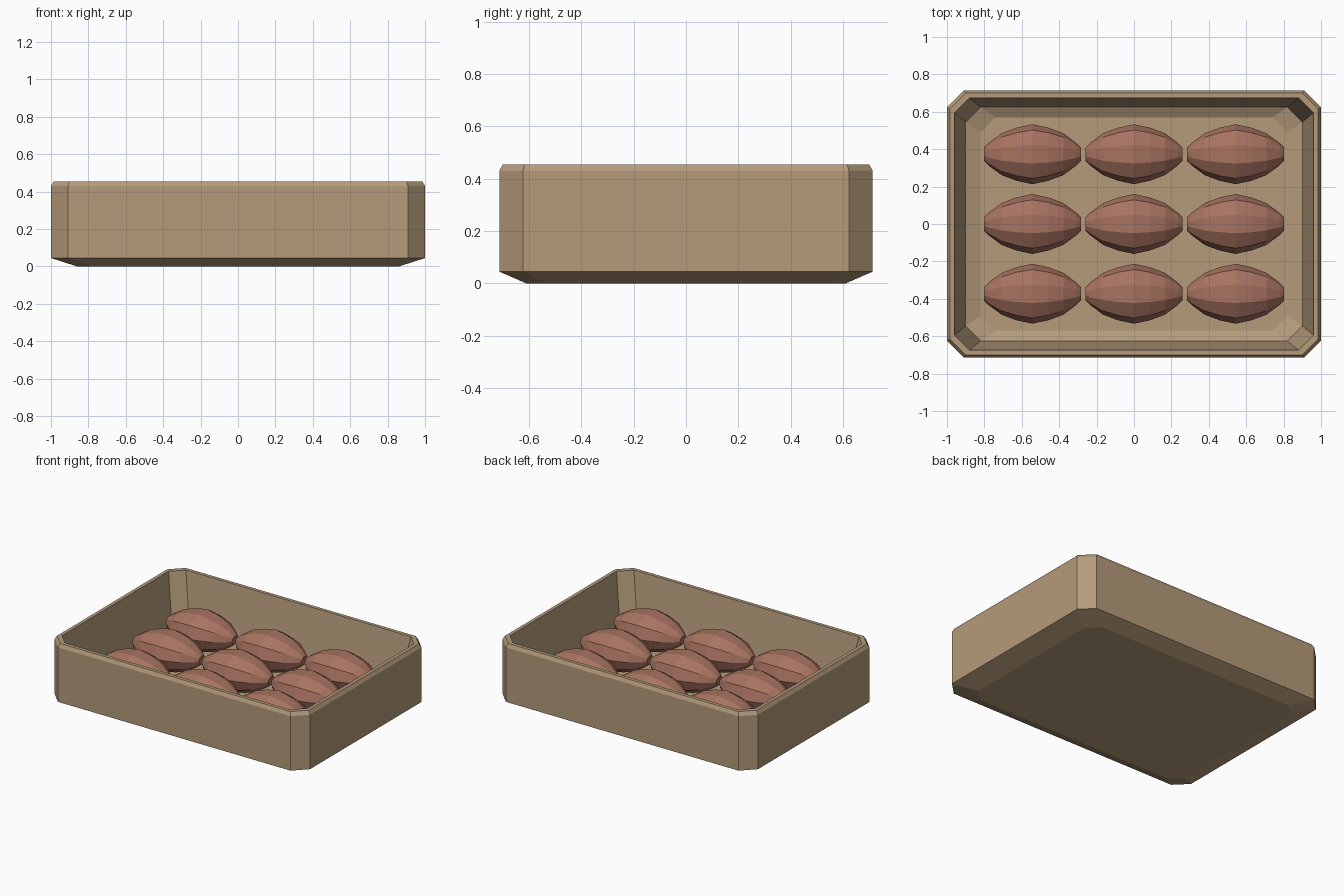
import bpy, bmesh, math

if "Cube" in bpy.data.objects:
    bpy.data.objects.remove(bpy.data.objects["Cube"])


def material(name, color):
    m = bpy.data.materials.new(name)
    m.diffuse_color = (*color, 1)
    m.use_nodes = True
    m.node_tree.nodes["Principled BSDF"].inputs["Base Color"].default_value = m.diffuse_color
    return m


TAN = material("tan card", (0.46, 0.325, 0.195))
BROWN = material("reddish brown", (0.39, 0.17, 0.118))


def loft(name, rings, mat):
    """Skin a list of equal-length point rings and cap both ends."""
    bm = bmesh.new()
    loops = [[bm.verts.new(p) for p in ring] for ring in rings]
    n = len(loops[0])
    for a, b in zip(loops, loops[1:]):
        for i in range(n):
            j = (i + 1) % n
            bm.faces.new((a[i], a[j], b[j], b[i]))
    bm.faces.new(loops[0][::-1])
    bm.faces.new(loops[-1])
    bmesh.ops.recalc_face_normals(bm, faces=bm.faces[:])
    mesh = bpy.data.meshes.new(name)
    bm.to_mesh(mesh)
    bm.free()
    mesh.materials.append(mat)
    ob = bpy.data.objects.new(name, mesh)
    bpy.context.collection.objects.link(ob)
    return ob


def cut_rect(hx, hy, c, z):
    """Rectangle with cut corners."""
    return [(hx, -hy + c, z), (hx, hy - c, z), (hx - c, hy, z), (-hx + c, hy, z),
            (-hx, hy - c, z), (-hx, -hy + c, z), (-hx + c, -hy, z), (hx - c, -hy, z)]


# Tray: outside from the base up, over the rim, and down to the inner floor
profile = [(0.86, 0.61, 0.08, 0.0), (1.0, 0.713, 0.09, 0.045), (1.0, 0.713, 0.09, 0.43),
           (0.985, 0.70, 0.085, 0.455), (0.96, 0.675, 0.08, 0.455),
           (0.90, 0.625, 0.08, 0.11), (0.82, 0.57, 0.08, 0.08)]
loft("tray", [cut_rect(*p) for p in profile], TAN)

# Faceted eggs lying along x: (x, half width)
egg_profile = [(-0.26, 0.035), (-0.235, 0.06), (-0.165, 0.112), (-0.085, 0.142), (0, 0.16),
               (0.085, 0.142), (0.165, 0.112), (0.235, 0.06), (0.26, 0.035)]
SIDES = 10
egg_rings = [[(x, r * math.cos(2 * math.pi * k / SIDES),
               0.86 * r * math.sin(2 * math.pi * k / SIDES)) for k in range(SIDES)]
             for x, r in egg_profile]

for row in (-1, 0, 1):
    for col in (-1, 0, 1):
        egg = loft("egg", egg_rings, BROWN)
        egg.location = (col * 0.543, row * 0.373, 0.235)
